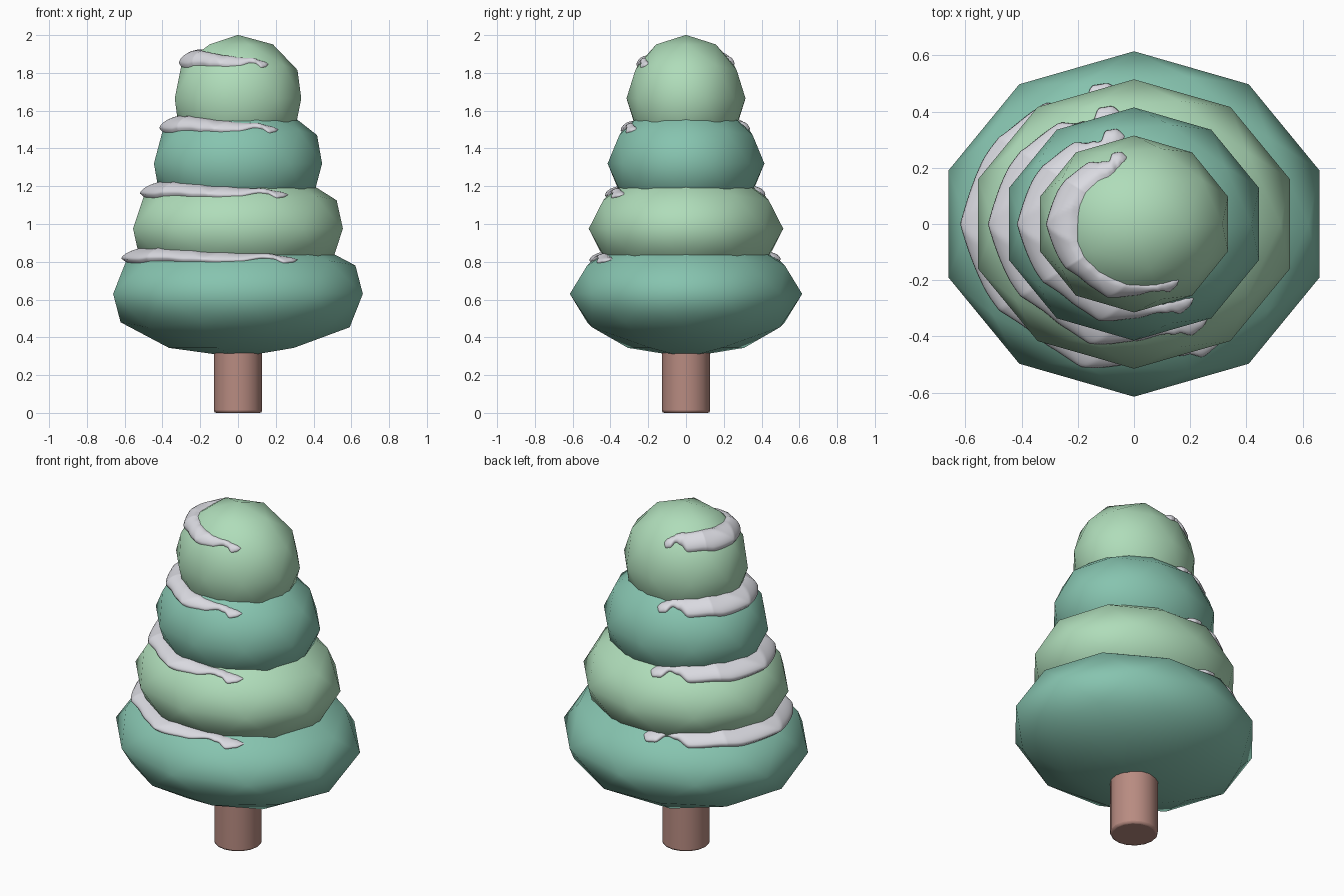
import bpy, bmesh
from math import sin, cos, pi, radians, sqrt
from mathutils import Vector
from mathutils.bvhtree import BVHTree

cube = bpy.data.objects.get("Cube")
if cube:
    bpy.data.objects.remove(cube, do_unlink=True)


def material(name, rgb):
    m = bpy.data.materials.new(name)
    m.use_nodes = True
    color = (*rgb, 1)
    m.diffuse_color = color
    bsdf = next(n for n in m.node_tree.nodes if n.type == 'BSDF_PRINCIPLED')
    bsdf.inputs["Base Color"].default_value = color
    bsdf.inputs["Roughness"].default_value = 0.8
    return m


light_green = material("light_green", (0.43, 0.72, 0.49))
teal_green = material("teal_green", (0.24, 0.55, 0.43))
snow_white = material("snow_white", (0.70, 0.70, 0.75))
bark_brown = material("bark_brown", (0.48, 0.26, 0.22))


def make_object(name, bm, mat):
    bmesh.ops.recalc_face_normals(bm, faces=bm.faces)
    for f in bm.faces:
        f.smooth = True
    mesh = bpy.data.meshes.new(name)
    bm.to_mesh(mesh)
    bm.free()
    mesh.materials.append(mat)
    obj = bpy.data.objects.new(name, mesh)
    bpy.context.collection.objects.link(obj)
    return obj


def unit_ball():
    bm = bmesh.new()
    bmesh.ops.create_icosphere(bm, subdivisions=2, radius=1)
    return bm


# Outline of the snow on a unit ball: azimuth, lower height, upper height
SNOW = [(95, .60, .62), (99, .53, .68), (104, .54, .72), (110, .63, .76),
        (116, .60, .78), (124, .51, .78), (140, .52, .79), (155, .49, .80),
        (180, .50, .80), (205, .50, .78), (227, .54, .76), (240, .52, .74),
        (255, .50, .72), (270, .53, .69), (284, .58, .67), (290, .56, .66),
        (295, .49, .64), (300, .51, .62), (306, .56, .58)]


def snow_edges(az):
    for (a0, l0, h0), (a1, l1, h1) in zip(SNOW, SNOW[1:]):
        if az <= a1:
            t = (az - a0) / (a1 - a0)
            t = t * t * (3 - 2 * t)
            return l0 + (l1 - l0) * t, h0 + (h1 - h0) * t
    return SNOW[-1][1:]


def snow_shell():
    """Puffy crescent that hugs the faceted ball."""
    ball = unit_ball()
    tree = BVHTree.FromBMesh(ball)
    bm = bmesh.new()
    rows, steps = [], 10
    start, end = SNOW[0][0], SNOW[-1][0]
    for az in range(start, end + 1):
        low, high = snow_edges(az)
        a = radians(az)
        taper = min(1, (az - start) / 5, (end - az) / 6)
        thick = (0.05 + 0.07 * max(0, -cos(a))) * sqrt(max(0, taper))
        row = []
        for i in range(steps + 1):
            u = i / steps
            z = low + (high - low) * u
            r = sqrt(1 - z * z)
            d = Vector((r * cos(a), r * sin(a), z))
            dist = tree.ray_cast(Vector((0, 0, 0)), d)[3] or 0.95
            puff = thick * sqrt(max(0, sin(pi * u)))
            row.append(bm.verts.new(d * (dist * (0.985 + puff))))
        rows.append(row)
    for p, q in zip(rows, rows[1:]):
        for i in range(steps):
            bm.faces.new((p[i], q[i], q[i + 1], p[i + 1]))
    ball.free()
    return bm


# Foliage tiers with their snow
TIERS = [("bottom", 0.695, 0.615, teal_green),
         ("lower", 0.584, 0.515, light_green),
         ("upper", 0.468, 0.415, teal_green),
         ("top", 0.352, 0.315, light_green)]
HEIGHT = 0.336
for i, (name, rx, ry, mat) in enumerate(TIERS):
    foliage = make_object(name + "_foliage", unit_ball(), mat)
    snow = make_object(name + "_snow", snow_shell(), snow_white)
    for obj in (foliage, snow):
        obj.scale = (rx, ry, HEIGHT)
        obj.location.z = 0.63 + 0.345 * i

# Trunk with a softened foot
bpy.ops.mesh.primitive_cylinder_add(vertices=16, radius=0.128, depth=0.5,
                                    location=(0, 0, 0.25))
trunk = bpy.context.object
trunk.name = "trunk"
trunk.data.materials.append(bark_brown)
bevel = trunk.modifiers.new("soft_rim", 'BEVEL')
bevel.width = 0.012
bevel.segments = 2
bevel.limit_method = 'ANGLE'
bevel.angle_limit = radians(50)
bpy.ops.object.shade_smooth_by_angle(angle=radians(50))
